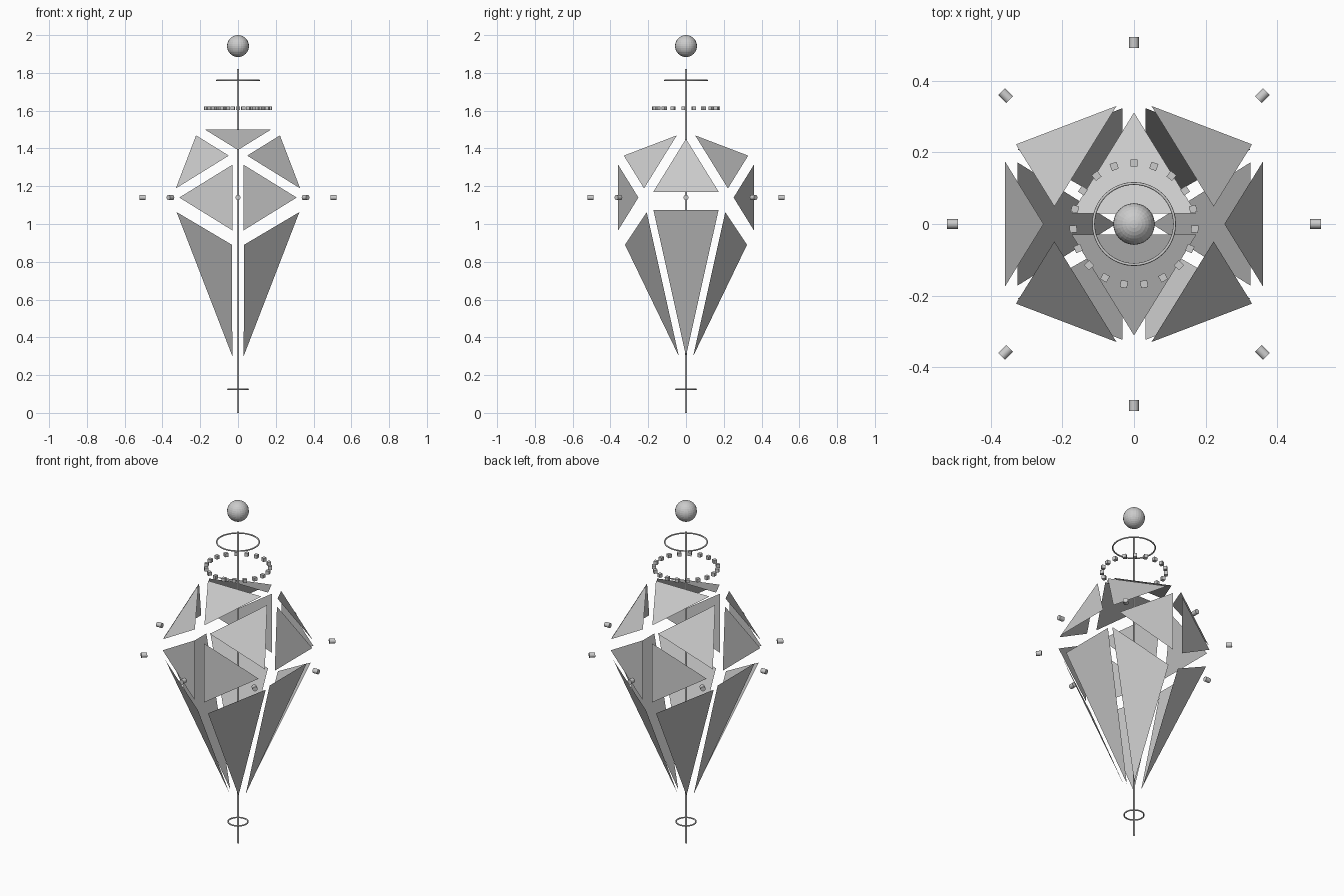
import bpy, math
from mathutils import Vector

if "Cube" in bpy.data.objects:
    bpy.data.objects.remove(bpy.data.objects["Cube"])

CZ = 1.14          # height of the shell centre
R = 0.33           # icosahedron radius of the shards
PUSH = 0.084       # how far shards are pushed out along their normals
k = R / math.sqrt(1 + ((1 + 5 ** 0.5) / 2) ** 2)
p = k * (1 + 5 ** 0.5) / 2


def shard(name, pts):
    me = bpy.data.meshes.new(name)
    me.from_pydata([tuple(v) for v in pts], [], [(0, 1, 2)])
    # make the face point away from the shell centre
    f = me.polygons[0]
    if f.normal.dot(f.center - Vector((0, 0, CZ))) < 0:
        me.flip_normals()
    ob = bpy.data.objects.new(name, me)
    bpy.context.collection.objects.link(ob)


def exploded(pts):
    """Push an icosahedron face outward and lift it to the shell centre."""
    vs = [Vector(v) for v in pts]
    n = (vs[0] + vs[1] + vs[2]).normalized()
    return [v + n * PUSH + Vector((0, 0, CZ)) for v in vs]


def mirrored(name, pts, sx, sy):
    shard(name, [Vector((v[0] * sx, v[1] * sy, v[2])) for v in pts])


# upper shell shards and long lower shards
top = exploded([(-k, 0, p), (k, 0, p), (0, -p, k)])
side = exploded([(k, 0, p), (p, -k, 0), (p, k, 0)])
corner = exploded([(k, 0, p), (0, -p, k), (p, -k, 0)])
middle = exploded([(0, -p, k), (0, -p, -k), (p, -k, 0)])
low_side = [(0.325, -0.172, 1.073), (0.325, 0.172, 1.073), (0.05, 0, 0.3)]
low_corner = [(0.325, -0.208, 1.063), (0.032, -0.323, 0.89), (0.03, -0.038, 0.3)]

for s in (-1, 1):
    mirrored("top_shard", top, 1, s)
    mirrored("upper_side_shard", side, s, 1)
    mirrored("lower_side_shard", low_side, s, 1)
    for t in (-1, 1):
        mirrored("upper_corner_shard", corner, s, t)
        mirrored("middle_shard", middle, s, t)
        mirrored("lower_corner_shard", low_corner, s, t)

# central rod
bpy.ops.mesh.primitive_cylinder_add(vertices=12, radius=0.005, depth=1.82, location=(0, 0, 0.91))
bpy.context.object.name = "rod"

# floating ball
bpy.ops.mesh.primitive_uv_sphere_add(segments=24, ring_count=16, radius=0.058, location=(0, 0, 1.942))
bpy.context.object.name = "ball"

# thin rings
for name, r, z in (("upper_ring", 0.113, 1.76), ("lower_ring", 0.053, 0.125)):
    bpy.ops.mesh.primitive_torus_add(major_segments=48, minor_segments=8, major_radius=r,
                                     minor_radius=0.004, location=(0, 0, z))
    bpy.context.object.name = name
    bpy.ops.object.shade_smooth()

# crown of small cubes
for i in range(19):
    a = math.pi / 2 + i * math.tau / 19
    bpy.ops.mesh.primitive_cube_add(size=0.02, location=(0.17 * math.cos(a), 0.17 * math.sin(a), 1.613),
                                    rotation=(0, 0, a))
    bpy.context.object.name = "crown_cube"

# orbiting studs, axes pointing outward
for i in range(8):
    a = i * math.tau / 8
    bpy.ops.mesh.primitive_cylinder_add(vertices=16, radius=0.0135, depth=0.031,
                                        location=(0.506 * math.cos(a), 0.506 * math.sin(a), CZ),
                                        rotation=(0, math.pi / 2, a))
    bpy.context.object.name = "stud"
    bpy.ops.object.shade_smooth_by_angle()
